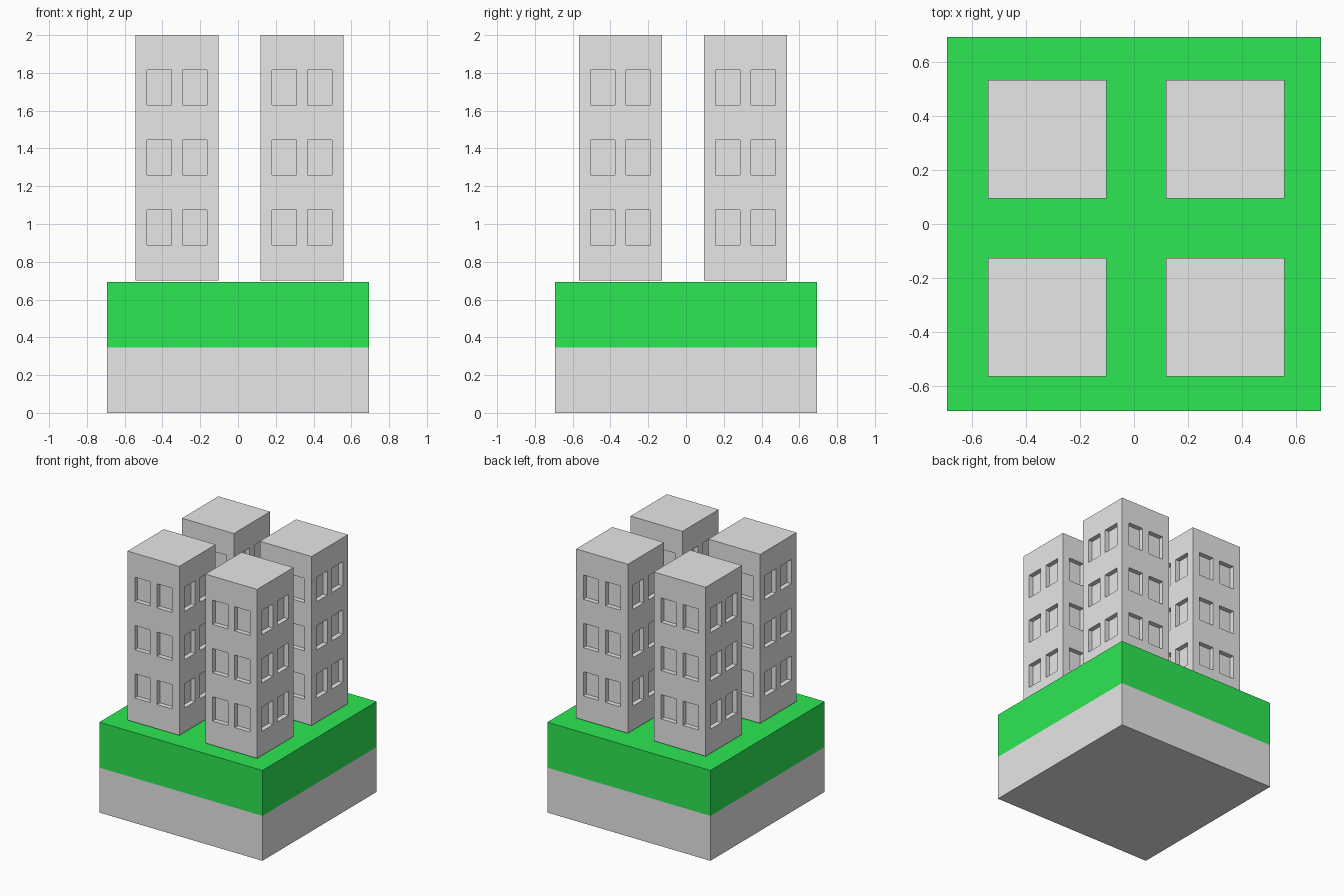
import bpy, bmesh
from mathutils import Vector

cube = bpy.data.objects.get("Cube")
if cube:
    bpy.data.objects.remove(cube, do_unlink=True)


def material(name, color):
    mat = bpy.data.materials.new(name)
    mat.use_nodes = True
    mat.diffuse_color = (*color, 1)
    mat.node_tree.nodes["Principled BSDF"].inputs["Base Color"].default_value = (*color, 1)
    return mat


GREY = material("concrete grey", (0.8, 0.8, 0.8))
GREEN = material("grass green", (0.03, 0.93, 0.103))
X, Y, Z = (Vector(v) for v in ((1, 0, 0), (0, 1, 0), (0, 0, 1)))


def box(size):
    # Box standing on z = 0
    bm = bmesh.new()
    bmesh.ops.create_cube(bm, size=1)
    bmesh.ops.translate(bm, verts=bm.verts, vec=Z / 2)
    bmesh.ops.scale(bm, verts=bm.verts, vec=size)
    return bm


def cut(bm, axis, positions):
    for p in positions:
        bmesh.ops.bisect_plane(bm, geom=bm.verts[:] + bm.edges[:] + bm.faces[:],
                               plane_co=axis * p, plane_no=axis)


def to_mesh(bm, name, *mats):
    mesh = bpy.data.meshes.new(name)
    bm.normal_update()
    bm.to_mesh(mesh)
    bm.free()
    for mat in mats:
        mesh.materials.append(mat)
    return mesh


def place(name, mesh, location=(0, 0, 0)):
    obj = bpy.data.objects.new(name, mesh)
    obj.location = location
    bpy.context.collection.objects.link(obj)


# Ground block: grey below, green above
SIDE, SPLIT, TOP = 1.386, 0.345, 0.694
bm = box((SIDE, SIDE, TOP))
cut(bm, Z, [SPLIT])
for f in bm.faces:
    f.material_index = int(f.calc_center_median().z > SPLIT)
place("ground_block", to_mesh(bm, "ground_block", GREY, GREEN))

# Tower with two columns and three rows of recessed windows on each side
WIDTH, BOTTOM = 0.44, 0.702
INNER, OUTER, DEPTH = 0.029, 0.159, 0.036
columns = [-OUTER, -INNER, INNER, OUTER]
rows = [(0.186 + 0.371 * i, 0.372 + 0.371 * i) for i in range(3)]
bm = box((WIDTH, WIDTH, 2 - BOTTOM))
cut(bm, X, columns)
cut(bm, Y, columns)
cut(bm, Z, [z for row in rows for z in row])
bm.normal_update()


def is_window(face):
    c = face.calc_center_median()
    across = c.y if abs(face.normal.x) > 0.5 else c.x
    return (abs(face.normal.z) < 0.5 and INNER < abs(across) < OUTER
            and any(low < c.z < high for low, high in rows))


windows = [f for f in bm.faces if is_window(f)]
panes = bmesh.ops.extrude_discrete_faces(bm, faces=windows)["faces"]
bm.normal_update()
for pane in panes:
    bmesh.ops.translate(bm, verts=pane.verts, vec=-pane.normal * DEPTH)
tower = to_mesh(bm, "tower", GREY)

# Four towers
for depth_name, y in (("front", -0.346), ("back", 0.315)):
    for side_name, x in (("right", -0.322), ("left", 0.339)):
        place(f"{depth_name}_{side_name}_tower", tower, (x, y, BOTTOM))
